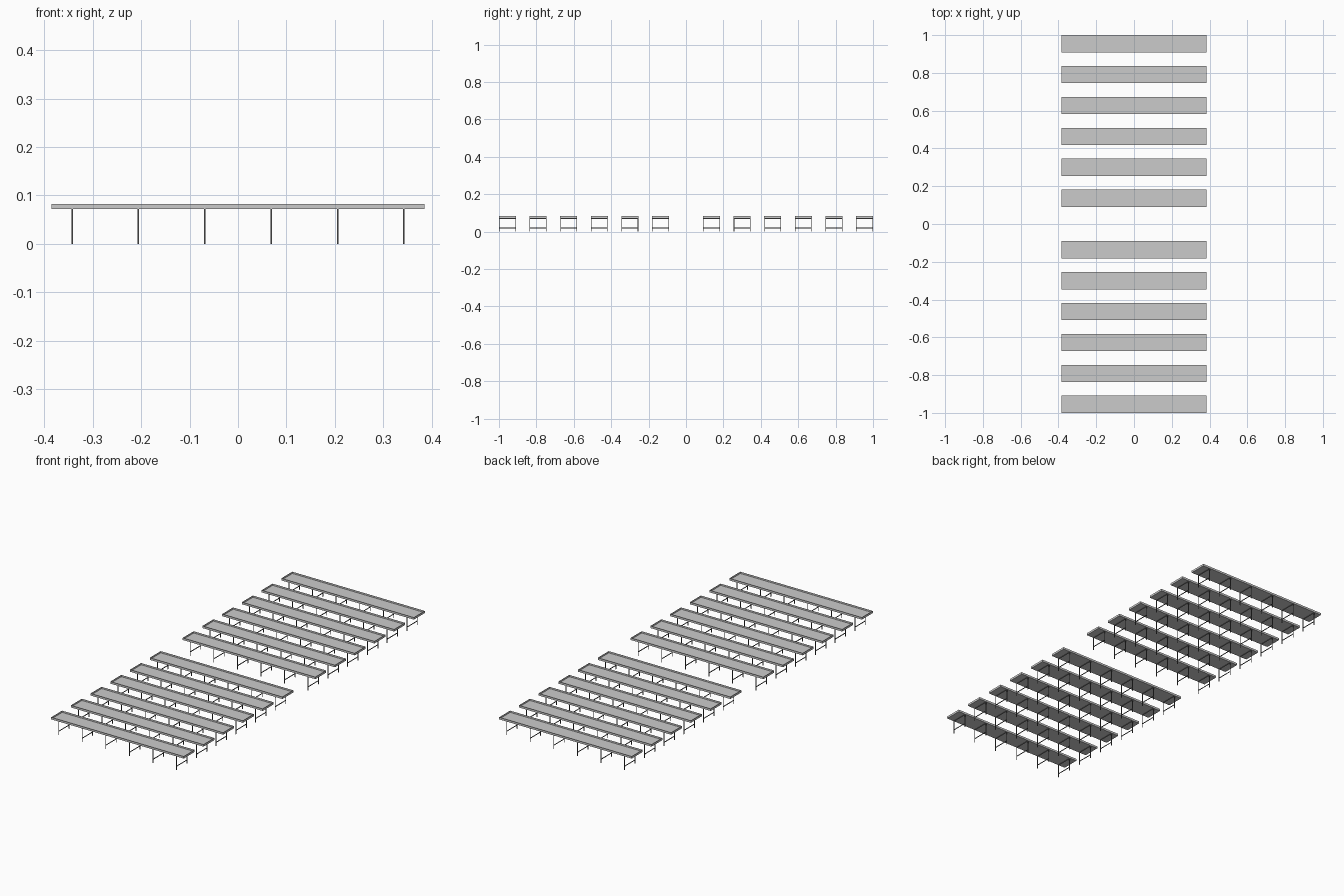
import bpy, bmesh
from mathutils import Vector

if "Cube" in bpy.data.objects:
    bpy.data.objects.remove(bpy.data.objects["Cube"])

HX, HY = 0.385, 0.0455          # tray half length and half width
Z0, Z1 = 0.0715, 0.0825         # tray underside and rim
WALL, FLOOR = 0.002, 0.0025
LEG_X = [s * x for s in (-1, 1) for x in (0.069, 0.206, 0.3425)]
LEG_Y, T, RAIL_Z = 0.0435, 0.003, 0.0195


def box(bm, lo, hi):
    lo, hi = Vector(lo), Vector(hi)
    r = bmesh.ops.create_cube(bm, size=1)
    bmesh.ops.scale(bm, vec=hi - lo, verts=r["verts"])
    bmesh.ops.translate(bm, vec=(lo + hi) / 2, verts=r["verts"])
    return r["verts"]


def to_mesh(bm, name):
    me = bpy.data.meshes.new(name)
    bm.to_mesh(me)
    bm.free()
    return me


# Shallow open tray: inset the top face, then sink it to the floor level
bm = bmesh.new()
box(bm, (-HX, -HY, Z0), (HX, HY, Z1))
bm.normal_update()
top = [f for f in bm.faces if f.normal.z > 0.9]
bmesh.ops.inset_region(bm, faces=top, thickness=WALL)
inner = bmesh.ops.extrude_discrete_faces(bm, faces=top)["faces"]
bmesh.ops.translate(bm, vec=(0, 0, Z0 + FLOOR - Z1), verts=inner[0].verts)
tray_mesh = to_mesh(bm, "bench_tray")

# Stand: paired legs, cross bars under the tray and low rails
bm = bmesh.new()
h = T / 2
for x in LEG_X:
    for y in (-LEG_Y, LEG_Y):
        box(bm, (x - h, y - h, 0), (x + h, y + h, Z0))
    for z in (RAIL_Z, Z0 - h):
        box(bm, (x - h, -LEG_Y, z - h), (x + h, LEG_Y, z + h))
for y in (-LEG_Y, LEG_Y):
    box(bm, (LEG_X[2] * -1, y - h, RAIL_Z - h), (LEG_X[5], y + h, RAIL_Z + h))
stand_mesh = to_mesh(bm, "bench_stand")

# Dark metal for the stand
mat = bpy.data.materials.new("dark_metal")
mat.diffuse_color = (0.12, 0.12, 0.12, 1)
mat.use_nodes = True
mat.node_tree.nodes["Principled BSDF"].inputs["Base Color"].default_value = mat.diffuse_color
stand_mesh.materials.append(mat)

# Two mirrored banks of six benches
for side in (-1, 1):
    for i in range(6):
        y = side * (0.1365 + i * 0.1636)
        for name, me in (("bench_tray", tray_mesh), ("bench_stand", stand_mesh)):
            ob = bpy.data.objects.new(name, me)
            ob.location.y = y
            bpy.context.collection.objects.link(ob)
